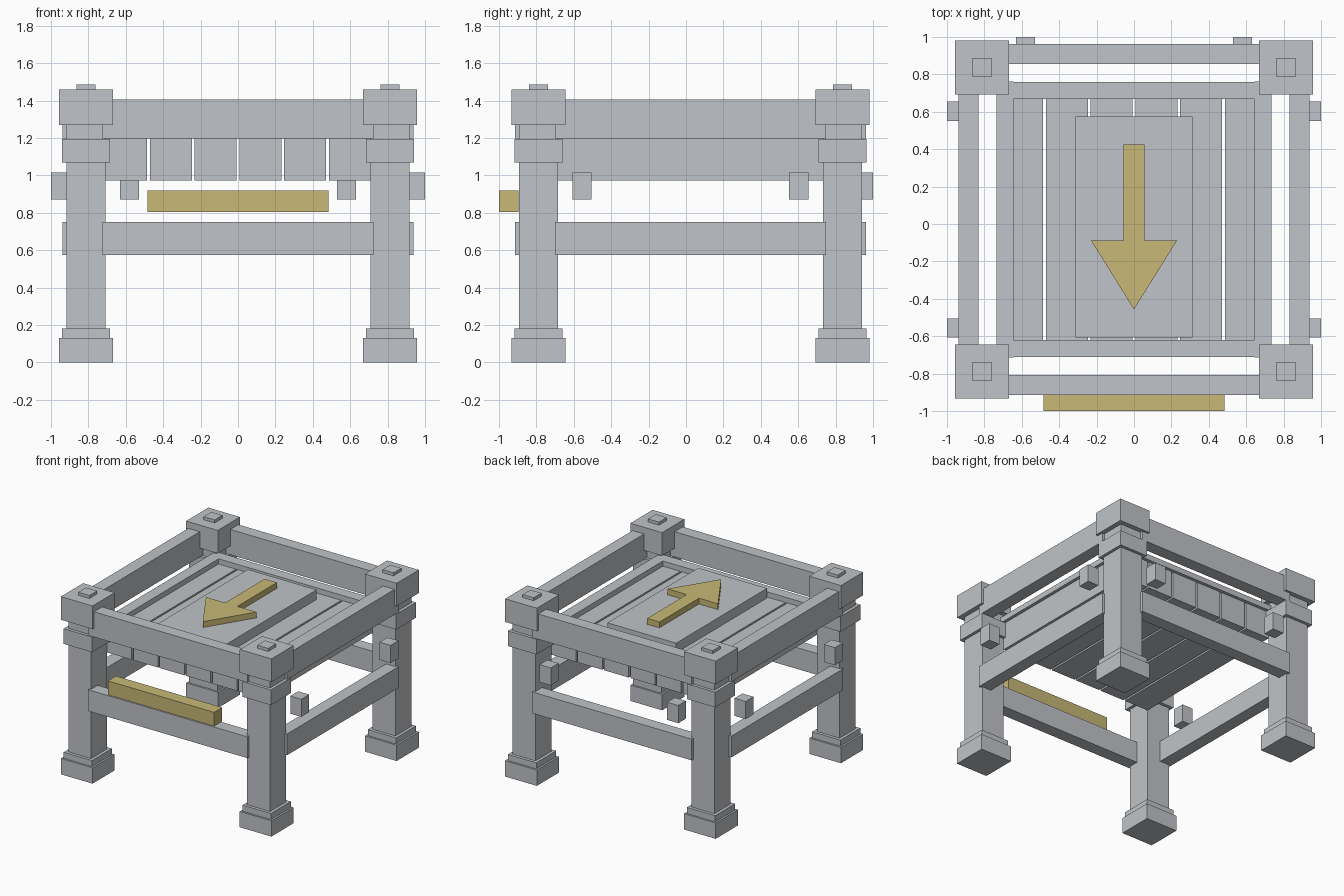
import bpy
import bmesh
from math import pi
from mathutils import Matrix

cube = bpy.data.objects.get("Cube")
if cube:
    bpy.data.objects.remove(cube, do_unlink=True)

CY = 0.024    # middle of the frame along y
LEG = 0.813   # leg distance from the middle
RAIL = 0.885  # rail distance from the middle


def material(name, colour):
    mat = bpy.data.materials.new(name)
    mat.use_nodes = True
    mat.diffuse_color = colour
    mat.node_tree.nodes["Principled BSDF"].inputs["Base Color"].default_value = colour
    return mat


grey = material("stone_grey", (0.53, 0.55, 0.58, 1))
gold = material("dull_gold", (0.58, 0.48, 0.18, 1))


def add_box(bm, x, y, z0, z1, sx, sy):
    place = Matrix.Translation((x, y, (z0 + z1) / 2))
    bmesh.ops.create_cube(bm, size=1, matrix=place @ Matrix.Diagonal((sx, sy, z1 - z0, 1)))


def finish(name, bm, mat, y=CY):
    mesh = bpy.data.meshes.new(name)
    bm.to_mesh(mesh)
    bm.free()
    mesh.materials.append(mat)
    obj = bpy.data.objects.new(name, mesh)
    obj.location.y = y
    bpy.context.collection.objects.link(obj)
    return obj


def box(name, x, y, z0, z1, sx, sy, mat=grey):
    bm = bmesh.new()
    add_box(bm, x, y, z0, z1, sx, sy)
    return finish(name, bm, mat)


def ring(name, z0, z1, distance, width, length):
    """Four bars, one on each side of the square frame."""
    for i, side in enumerate(("front", "left", "back", "right")):
        bar = box(f"{side}_{name}", 0, -distance, z0, z1, length, width)
        bar.rotation_euler.z = i * pi / 2


# Legs: stepped foot, post, collar, neck, cap and stud
sections = [(0, 0.13, 0.288), (0.13, 0.18, 0.258), (0.18, 1.07, 0.208),
            (1.07, 1.195, 0.258), (1.195, 1.27, 0.208),
            (1.27, 1.46, 0.288), (1.46, 1.485, 0.1)]
for sx, side in ((1, "left"), (-1, "right")):
    for sy, end in ((-1, "front"), (1, "back")):
        bm = bmesh.new()
        for z0, z1, width in sections:
            add_box(bm, sx * LEG, sy * LEG, z0, z1, width, width)
        finish(f"{end}_{side}_leg", bm, grey)

# Rails between the legs
ring("top_rail", 1.197, 1.405, RAIL, 0.105, 1.45)
ring("lower_rail", 0.575, 0.75, RAIL, 0.105, 1.45)

# Deck planks
for i in range(6):
    box(f"deck_plank_{i + 1}", (i - 2.5) * 0.239, 0, 0.973, 1.2, 0.224, 1.42)

# Raised rim around the deck: long sides, then the ends between them
for s, side in ((1, "left"), (-1, "right")):
    box(f"{side}_deck_rim", s * 0.69, 0, 1.197, 1.243, 0.092, 1.474)
for s, end in ((-1, "front"), (1, "back")):
    box(f"{end}_deck_rim", 0, s * 0.69, 1.197, 1.243, 1.288, 0.092)

# Centre panel
box("centre_panel", 0, -0.04, 1.2, 1.28, 0.625, 1.18)

# Arrow on the panel, extruded from its outline
half = [(0.056, 0.425), (0.056, -0.088), (0.23, -0.088)]
outline = half + [(0, -0.457)] + [(-x, y) for x, y in reversed(half)]
bm = bmesh.new()
face = bm.faces.new([bm.verts.new((x, y, 1.28)) for x, y in outline])
top = bmesh.ops.extrude_face_region(bm, geom=[face])["geom"]
bmesh.ops.translate(bm, vec=(0, 0, 0.048),
                    verts=[v for v in top if isinstance(v, bmesh.types.BMVert)])
bmesh.ops.recalc_face_normals(bm, faces=bm.faces)
finish("arrow", bm, gold, y=0)

# Front bar
box("front_bar", 0, -0.9715, 0.805, 0.92, 0.967, 0.105, gold)

# Small blocks outside the left, right and back
for s, end in ((-1, "first"), (1, "second")):
    box(f"left_{end}_block", 0.95, s * 0.579, 0.87, 1.015, 0.1, 0.102)
    box(f"right_{end}_block", -0.95, s * 0.579, 0.87, 1.015, 0.1, 0.102)
    box(f"back_{end}_block", s * 0.579, 0.926, 0.87, 1.015, 0.102, 0.1)
